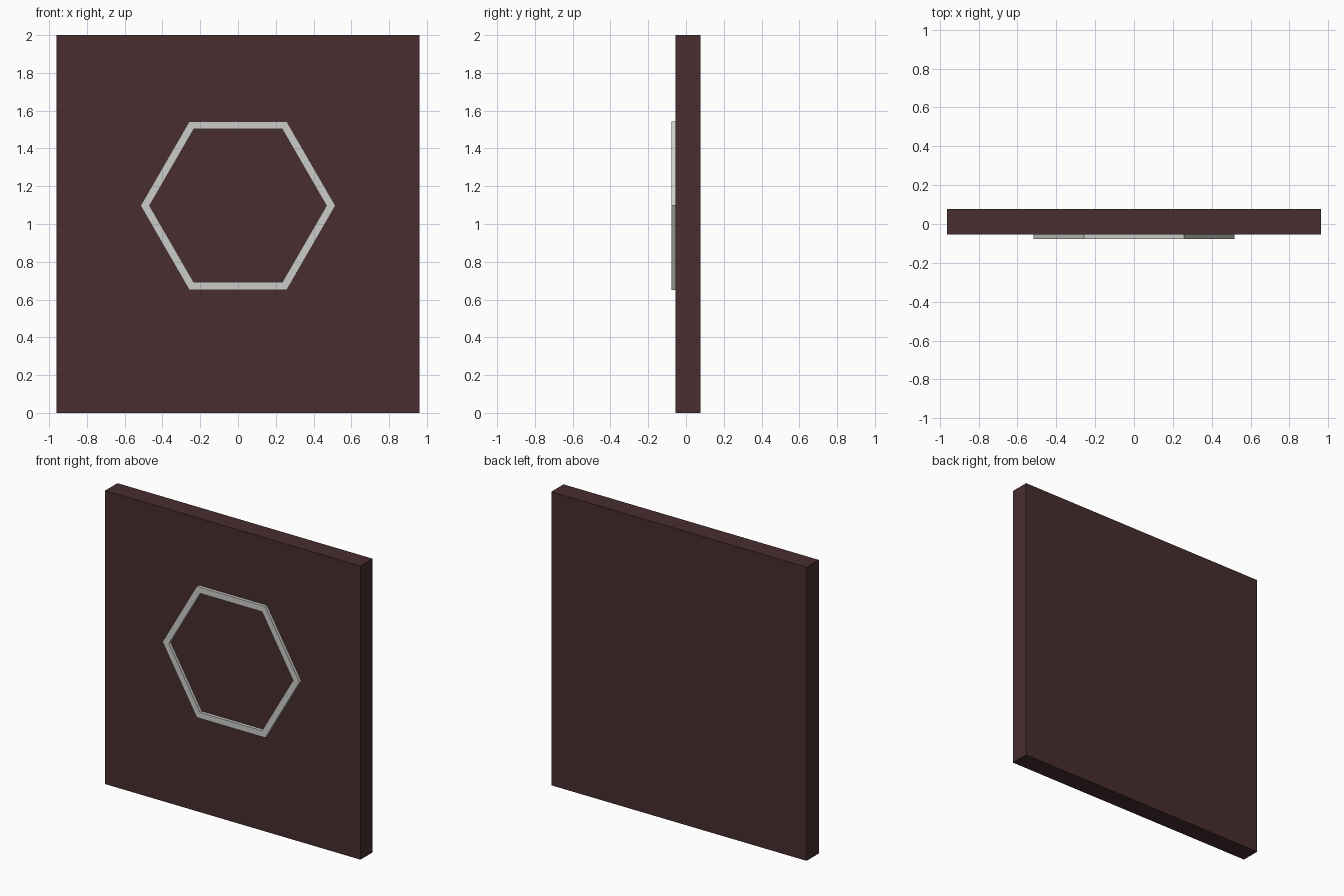
import bpy, bmesh, math

if "Cube" in bpy.data.objects:
    bpy.data.objects.remove(bpy.data.objects["Cube"])


def material(name, rgb):
    m = bpy.data.materials.new(name)
    m.diffuse_color = (*rgb, 1.0)
    m.use_nodes = True
    m.node_tree.nodes["Principled BSDF"].inputs["Base Color"].default_value = m.diffuse_color
    return m


def add_object(name, bm, mat):
    bmesh.ops.recalc_face_normals(bm, faces=bm.faces)
    me = bpy.data.meshes.new(name)
    bm.to_mesh(me)
    bm.free()
    me.materials.append(mat)
    ob = bpy.data.objects.new(name, me)
    bpy.context.collection.objects.link(ob)
    return ob


dark_brown = material("dark brown", (0.065, 0.027, 0.028))
light_grey = material("light grey", (0.60, 0.60, 0.58))

FRONT, BACK = -0.055, 0.076   # panel faces along y
RING_FRONT = -0.076

# Flat upright panel
bm = bmesh.new()
bmesh.ops.create_cube(bm, size=1.0)
for v in bm.verts:
    v.co = (v.co.x * 1.924, (FRONT + BACK) / 2 + v.co.y * (BACK - FRONT), v.co.z * 2 + 1)
add_object("panel", bm, dark_brown)

# Raised hexagonal frame on the front face
bm = bmesh.new()
section = [(0.516, FRONT), (0.516, RING_FRONT), (0.468, RING_FRONT), (0.468, FRONT)]
rings = []
for i in range(6):
    a = math.radians(60 * i)
    rings.append([bm.verts.new((r * math.cos(a), y, 1.097 + r * math.sin(a))) for r, y in section])
for i in range(6):
    p, q = rings[i], rings[(i + 1) % 6]
    for j in range(4):
        k = (j + 1) % 4
        bm.faces.new((p[j], p[k], q[k], q[j]))
add_object("hexagon_frame", bm, light_grey)
